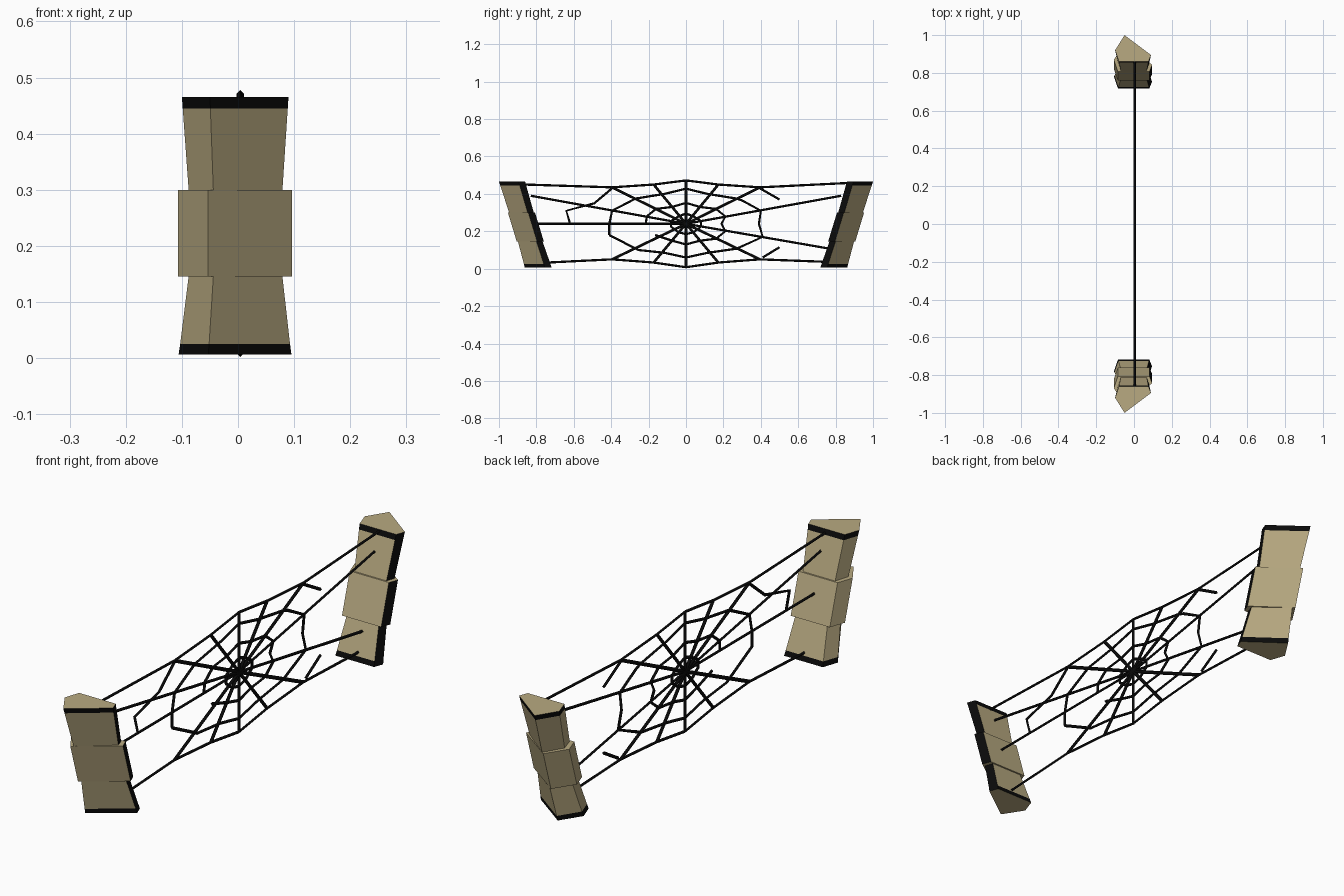
import bpy, bmesh

def material(name, rgb):
    m = bpy.data.materials.new(name)
    m.diffuse_color = (*rgb, 1)
    return m

TAN = material("tan wood", (0.48, 0.40, 0.22))
BLACK = material("black", (0.003, 0.003, 0.003))

# five-sided post outline at the top, y measured from the post axis
OUTLINE = [(-0.05, 0.07), (-0.10, -0.01), (-0.08, -0.07), (0.077, -0.07), (0.09, -0.035)]
# (z, scale) rows for the three stacked blocks
ROWS = [(0.006, 1.06), (0.025, 1.03), (0.145, 0.88), (0.145, 1.07), (0.30, 1.07),
        (0.30, 0.88), (0.445, 0.985), (0.465, 1.0)]

def post(name, side):
    bm = bmesh.new()
    rings = []
    for z, s in ROWS:
        axis = 0.93 - 0.14 * (0.465 - z) / 0.459     # posts lean outwards
        rings.append([bm.verts.new((x * s, side * (axis + y * (1 + s) / 2), z)) for x, y in OUTLINE])
    for r in range(len(rings) - 1):
        a, b = rings[r], rings[r + 1]
        for i in range(5):
            j = (i + 1) % 5
            f = bm.faces.new((a[i], a[j], b[j], b[i]))
            # black end bands and black narrow side face
            step = r in (2, 4)
            f.material_index = int(r in (0, 6) or (i == 3 and not step))
    bm.faces.new(rings[0])
    bm.faces.new(rings[-1])
    bmesh.ops.recalc_face_normals(bm, faces=bm.faces)
    me = bpy.data.meshes.new(name)
    bm.to_mesh(me)
    bm.free()
    me.materials.append(TAN)
    me.materials.append(BLACK)
    bpy.context.collection.objects.link(bpy.data.objects.new(name, me))

post("back_post", 1)
post("front_post", -1)

def strands(name, paths, radius):
    cu = bpy.data.curves.new(name, 'CURVE')
    cu.dimensions = '3D'
    cu.bevel_depth = radius
    cu.bevel_resolution = 0
    cu.use_fill_caps = True
    for pts in paths:
        sp = cu.splines.new('POLY')
        sp.points.add(len(pts) - 1)
        for p, (y, z) in zip(sp.points, pts):
            p.co = (0.004, y, z, 1)
    cu.materials.append(BLACK)
    bpy.context.collection.objects.link(bpy.data.objects.new(name, cu))

C = (0, 0.24)
# short spokes and long spokes reaching the posts
strands("short_spokes", [[(0, 0.007), (0, 0.472)]] +
        [[C, (s * y, z)] for s in (-1, 1)
         for y, z in ((0.173, 0.45), (0.395, 0.435), (0.173, 0.033), (0.395, 0.05))], 0.007)
strands("long_spokes", [[C, (-0.83, 0.39)], [C, (0.83, 0.39)],
                        [C, (0.78, 0.105)], [C, (-0.79, 0.24)]], 0.006)

# upper and lower border threads
strands("border_threads", [
    [(-0.86, 0.45), (-0.395, 0.435), (-0.173, 0.45), (0, 0.472), (0.173, 0.45), (0.395, 0.435), (0.86, 0.458)],
    [(-0.74, 0.033), (-0.395, 0.05), (-0.173, 0.033), (0, 0.008), (0.173, 0.033), (0.395, 0.05), (0.77, 0.036)]], 0.006)

# cross threads, with broken gaps on some sides
strands("cross_threads", [
    [(-0.41, 0.18), (-0.41, 0.24), (-0.395, 0.31), (-0.27, 0.375), (-0.115, 0.40), (0, 0.428),
     (0.115, 0.40), (0.27, 0.375), (0.30, 0.365), (0.40, 0.31), (0.39, 0.24), (0.41, 0.17),
     (0.27, 0.107), (0.115, 0.085), (0, 0.06), (-0.115, 0.085), (-0.255, 0.10), (-0.41, 0.18)],
    [(-0.215, 0.24), (-0.21, 0.28), (-0.16, 0.32), (-0.075, 0.33), (0, 0.352), (0.075, 0.33), (0.16, 0.32),
     (0.21, 0.28), (0.19, 0.24), (0.21, 0.20), (0.16, 0.16), (0.075, 0.15), (0, 0.13), (-0.075, 0.15),
     (-0.165, 0.18)],
    [(0.395, 0.43), (0.5, 0.37)], [(0.41, 0.06), (0.5, 0.115)],
    [(-0.395, 0.43), (-0.49, 0.35), (-0.64, 0.31), (-0.62, 0.24)]], 0.006)

# small ring round the hub
strands("hub_ring", [[(0, 0.295), (0.04, 0.28), (0.08, 0.255), (0.08, 0.225), (0.04, 0.195), (0, 0.185),
                      (-0.04, 0.195), (-0.08, 0.225), (-0.08, 0.255), (-0.04, 0.28), (0, 0.295)]], 0.006)
